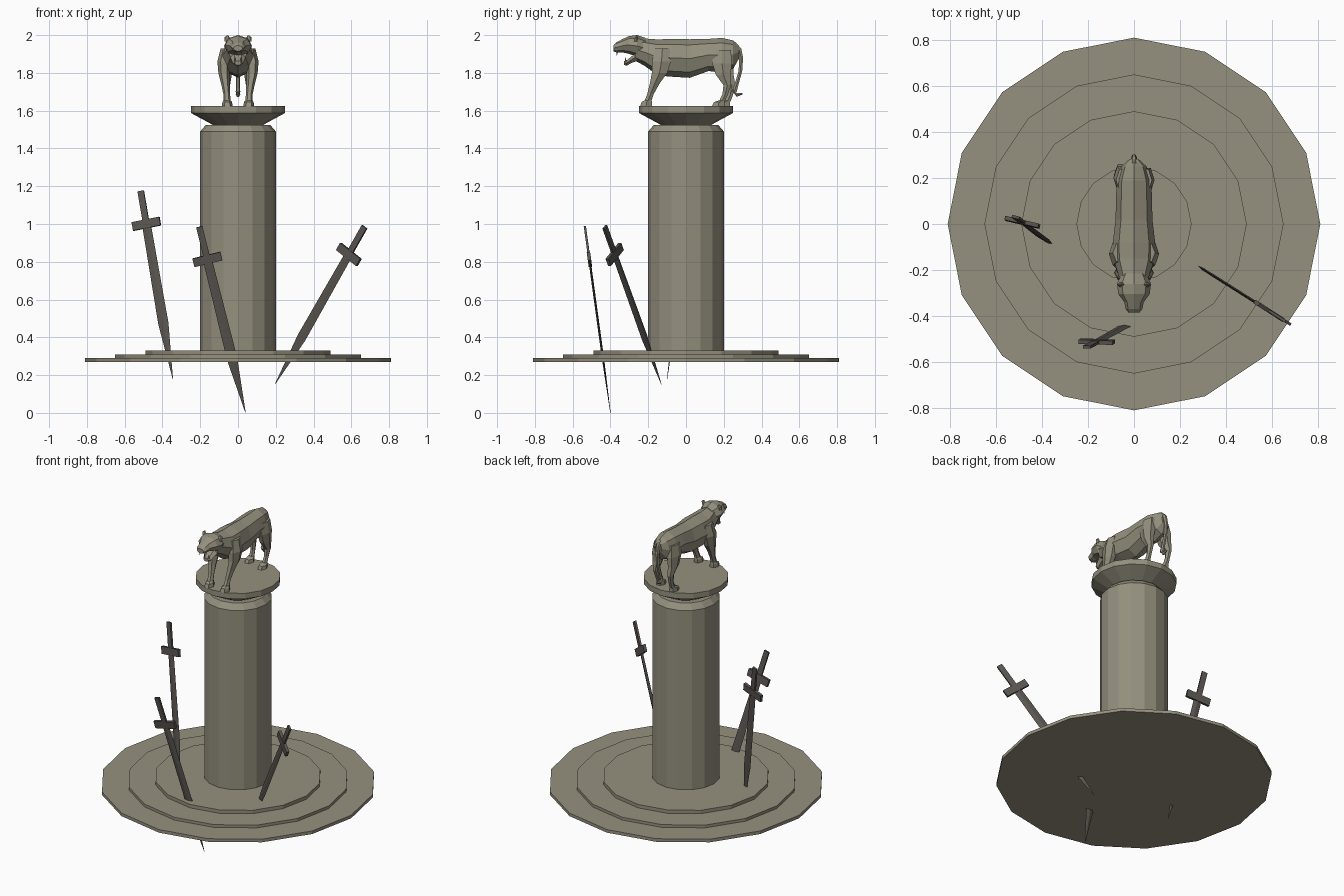
import bpy, bmesh
from math import sin, cos, pi
from mathutils import Matrix, Vector


def material(name, rgb):
    m = bpy.data.materials.new(name)
    m.diffuse_color = (*rgb, 1)
    return m


STONE = material("stone", (0.30, 0.28, 0.21))
IRON = material("iron", (0.10, 0.09, 0.08))


def finish(name, bm, mat):
    bmesh.ops.recalc_face_normals(bm, faces=bm.faces)
    me = bpy.data.meshes.new(name)
    bm.to_mesh(me)
    bm.free()
    me.materials.append(mat)
    ob = bpy.data.objects.new(name, me)
    bpy.context.collection.objects.link(ob)
    return ob


def add_loft(bm, secs, sides, axis='z', mtx=Matrix(), phase=0.0, flip=1):
    """Skin elliptical sections (x, y, z, a, b) lying across the given axis."""
    rings = []
    for x, y, z, a, b in secs:
        ring = []
        for i in range(sides):
            t = phase + 2 * pi * i / sides
            c, s = a * cos(t), b * sin(t)
            p = {'z': (x + c, y + s, z), 'y': (x + c, y, z + s)}[axis]
            ring.append(bm.verts.new(mtx @ Vector((p[0] * flip, p[1], p[2]))))
        rings.append(ring)
    for r, q in zip(rings, rings[1:]):
        for i in range(sides):
            j = (i + 1) % sides
            bm.faces.new((r[i], r[j], q[j], q[i]))
    bm.faces.new(rings[0])
    bm.faces.new(rings[-1])


def loft(name, secs, sides, axis='z', mat=STONE, flip=1):
    bm = bmesh.new()
    add_loft(bm, secs, sides, axis, flip=flip)
    return finish(name, bm, mat)


def turned(name, profile):
    return loft(name, [(0, 0, z, r, r) for r, z in profile], 16)


# stepped round base
for name, r, z0, z1 in (("lower_step", .81, .27, .29),
                        ("middle_step", .65, .29, .308),
                        ("upper_step", .49, .308, .33)):
    turned(name, [(r, z0), (r, z1)])

# column and flared capital
turned("column", [(.2, .33), (.2, 1.49), (.17, 1.525), (.12, 1.525)])
turned("capital", [(.13, 1.523), (.25, 1.588), (.25, 1.624)])


# swords: blade, grip and crossguard in one mesh
def sword(name, tip, top, across):
    tip, top = Vector(tip), Vector(top)
    d = (top - tip).normalized()
    u = Vector(across)
    u = (u - d * u.dot(d)).normalized()
    n = d.cross(u)
    L = (top - tip).length
    m = Matrix((u, n, d)).transposed().to_4x4()
    m.translation = tip
    bm = bmesh.new()
    add_loft(bm, [(0, 0, 0, .001, .001), (0, 0, .30, .028, .006),
                  (0, 0, .82 * L, .024, .006)], 4, mtx=m)
    q = 2 ** .5
    add_loft(bm, [(0, 0, .80 * L, .017 * q, .006 * q),
                  (0, 0, L, .017 * q, .006 * q)], 4, mtx=m, phase=pi / 4)
    add_loft(bm, [(0, 0, .825 * L - .023, .076 * q, .009 * q),
                  (0, 0, .825 * L + .023, .076 * q, .009 * q)], 4, mtx=m, phase=pi / 4)
    finish(name, bm, IRON)


sword("left_sword", (-.345, -.10, .18), (-.515, .03, 1.175), (.15, -.035, .03))
sword("middle_sword", (.04, -.40, 0), (-.205, -.535, .985), (.15, -.005, .035))
sword("right_sword", (.195, -.13, .15), (.67, -.43, .985), (.12, -.077, -.09))

# big cat: torso and neck
loft("cat_body", [(0, .28, 1.91, .022, .035), (0, .25, 1.897, .055, .075),
                  (0, .19, 1.893, .075, .092), (0, .12, 1.895, .078, .085),
                  (0, .02, 1.876, .08, .102), (0, -.08, 1.88, .092, .10),
                  (0, -.15, 1.882, .09, .095), (0, -.22, 1.91, .068, .072),
                  (0, -.27, 1.925, .055, .06)], 8, 'y')
# head with open mouth
loft("cat_head", [(0, -.215, 1.93, .052, .055), (0, -.26, 1.943, .074, .057),
                  (0, -.305, 1.948, .068, .046), (0, -.34, 1.943, .042, .034),
                  (0, -.37, 1.935, .036, .026), (0, -.385, 1.93, .024, .016)], 8, 'y')
loft("cat_jaw", [(0, -.24, 1.90, .05, .035), (0, -.285, 1.872, .036, .021),
                 (0, -.315, 1.852, .028, .016), (0, -.328, 1.852, .018, .012)], 6, 'y')

front_leg = [(.062, -.125, 1.93, .03, .045), (.075, -.13, 1.86, .034, .058),
             (.074, -.14, 1.80, .03, .047), (.067, -.165, 1.745, .023, .03),
             (.06, -.187, 1.69, .018, .02), (.058, -.20, 1.655, .019, .021),
             (.057, -.208, 1.645, .026, .032), (.057, -.212, 1.622, .028, .036)]
hind_leg = [(.048, .19, 1.92, .03, .055), (.057, .195, 1.85, .032, .06),
            (.06, .205, 1.79, .027, .045), (.06, .23, 1.735, .018, .024),
            (.058, .222, 1.69, .015, .017), (.057, .208, 1.655, .017, .018),
            (.057, .19, 1.645, .024, .032), (.057, .185, 1.622, .026, .038)]
for side, s in (("left", -1), ("right", 1)):
    loft(side + "_front_leg", front_leg, 6, flip=s)
    # hind feet are slightly staggered
    step = [(x, y - .015 * s * min(1, (1.92 - z) / .25), z, a, b)
            for x, y, z, a, b in hind_leg]
    loft(side + "_hind_leg", step, 6, flip=s)
    loft(side + "_ear", [(.05, -.265, 1.965, .02, .012), (.058, -.262, 1.988, .014, .008),
                         (.056, -.26, 1.998, .004, .003)], 6, flip=s)
    loft(side + "_upper_fang", [(.018, -.365, 1.925, .006, .006),
                                (.018, -.366, 1.892, .001, .001)], 4, flip=s)
    loft(side + "_lower_fang", [(.016, -.318, 1.858, .005, .005),
                                (.016, -.322, 1.882, .001, .001)], 4, flip=s)

# hanging tail with upturned tip
loft("cat_tail", [(0, .255, 1.955, .014, .016), (0, .28, 1.93, .013, .014),
                  (0, .292, 1.88, .012, .012), (0, .288, 1.81, .011, .011),
                  (0, .268, 1.74, .011, .012), (0, .255, 1.70, .012, .015)], 6)
loft("cat_tail_tip", [(0, .248, 1.71, .011, .012), (0, .268, 1.684, .012, .012),
                      (0, .30, 1.69, .004, .005)], 6, 'y')
